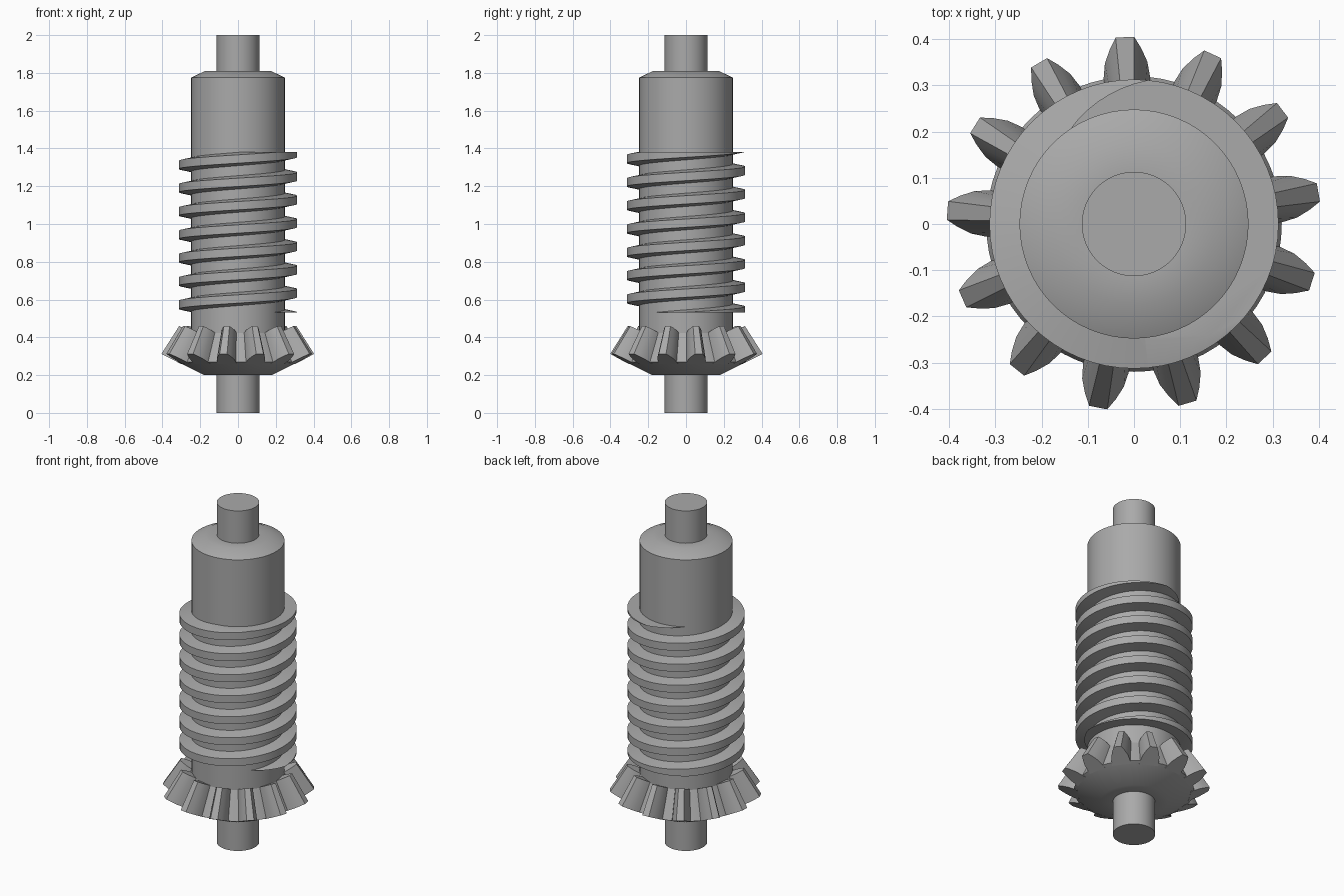
import bpy, bmesh, math
from mathutils import Vector

if "Cube" in bpy.data.objects:
    bpy.data.objects.remove(bpy.data.objects["Cube"])

metal = bpy.data.materials.new("plain grey metal")
metal.diffuse_color = (0.4, 0.4, 0.4, 1)
metal.use_nodes = True
metal.node_tree.nodes["Principled BSDF"].inputs["Base Color"].default_value = metal.diffuse_color


def finish(name, bm):
    bmesh.ops.recalc_face_normals(bm, faces=bm.faces[:])
    me = bpy.data.meshes.new(name)
    bm.to_mesh(me)
    bm.free()
    me.materials.append(metal)
    ob = bpy.data.objects.new(name, me)
    bpy.context.collection.objects.link(ob)
    bpy.ops.object.select_all(action='DESELECT')
    ob.select_set(True)
    bpy.context.view_layer.objects.active = ob
    bpy.ops.object.shade_smooth_by_angle(angle=math.radians(30))
    return ob


def lathe(name, profile, n=64):
    """Spin (radius, z) points round the z axis; the ends are capped."""
    bm = bmesh.new()
    rings = [[bm.verts.new((r * math.cos(math.tau * i / n), r * math.sin(math.tau * i / n), z))
              for i in range(n)] for r, z in profile]
    for a, b in zip(rings, rings[1:]):
        for i in range(n):
            j = (i + 1) % n
            bm.faces.new((a[i], a[j], b[j], b[i]))
    bm.faces.new(rings[0])
    bm.faces.new(rings[-1])
    return finish(name, bm)


# Shaft ends, chamfered body and bevel gear core
lathe("lower_shaft", [(0.113, 0), (0.113, 0.2)])
lathe("upper_shaft", [(0.113, 1.81), (0.113, 2)])
lathe("body", [(0.248, 0.40), (0.248, 1.775), (0.175, 1.81), (0.113, 1.81)])
lathe("gear_core", [(0.113, 0.2), (0.18, 0.2), (0.32, 0.27), (0.246, 0.426)])

# Bevel gear teeth: a rounded profile on the back cone, shrunk towards the apex
TEETH, APEX, SHRINK = 13, Vector((0, 0, 0.95)), 0.77
half = [(0.30, 0.052), (0.32, 0.05), (0.35, 0.046), (0.38, 0.034), (0.405, 0.02)]
outline = [(r, w) for r, w in half] + [(r, -w) for r, w in reversed(half)]
bm = bmesh.new()
for k in range(TEETH):
    a = math.radians(92.8) + math.tau * k / TEETH
    out = Vector((math.cos(a), math.sin(a), 0))
    side = Vector((-math.sin(a), math.cos(a), 0))
    big = [out * r + side * w + Vector((0, 0, 0.2 + (r - 0.18) / 2)) for r, w in outline]
    small = [APEX + (p - APEX) * SHRINK for p in big]
    va, vb = [[bm.verts.new(p) for p in ps] for ps in (big, small)]
    bm.faces.new(va)
    bm.faces.new(vb)
    for i in range(len(va)):
        j = (i + 1) % len(va)
        bm.faces.new((va[i], va[j], vb[j], vb[i]))
finish("gear_teeth", bm)

# Worm thread: right-hand helix, trimmed flat at both ends
PITCH, TOP, STEPS = 0.1235, 1.375, 64
section = [(0.245, -0.036), (0.313, -0.022), (0.313, 0.022), (0.245, 0.036)]
bm = bmesh.new()
rings = []
for s in range(int(-7.42 * STEPS), int(0.42 * STEPS) + 1):
    t = s / STEPS
    c, sn = math.cos(math.tau * t), math.sin(math.tau * t)
    rings.append([bm.verts.new((r * c, r * sn, TOP + PITCH * t + dz)) for r, dz in section])
for a, b in zip(rings, rings[1:]):
    for i in range(4):
        j = (i + 1) % 4
        bm.faces.new((a[i], a[j], b[j], b[i]))
bm.faces.new(rings[0])
bm.faces.new(rings[-1])
for z, n in ((0.532, -1), (1.382, 1)):
    cut = bmesh.ops.bisect_plane(bm, geom=bm.verts[:] + bm.edges[:] + bm.faces[:],
                                 plane_co=(0, 0, z), plane_no=(0, 0, n), clear_outer=True)
    edges = [e for e in cut["geom_cut"] if isinstance(e, bmesh.types.BMEdge)]
    bmesh.ops.holes_fill(bm, edges=edges, sides=0)
finish("worm_thread", bm)
